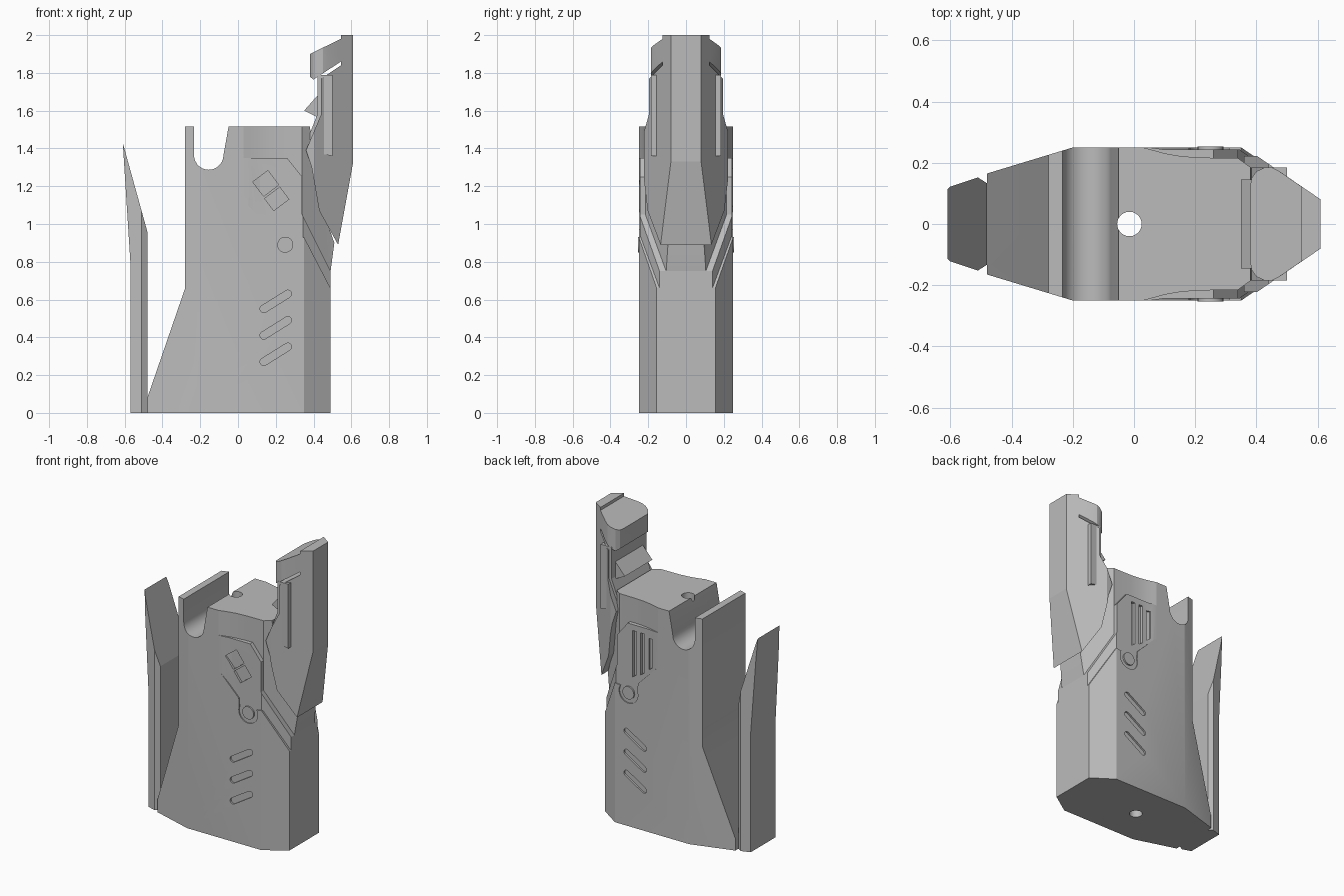
import bpy, bmesh
from math import sin, cos, radians, pi

if "Cube" in bpy.data.objects:
    bpy.data.objects.remove(bpy.data.objects["Cube"])

grey = bpy.data.materials.new("plain_grey")
grey.use_nodes = True
grey.diffuse_color = (0.5, 0.5, 0.5, 1)
grey.node_tree.nodes["Principled BSDF"].inputs["Base Color"].default_value = (0.5, 0.5, 0.5, 1)


def prism(name, pts, axis, lo, hi):
    """Extrude a closed outline: axis Y takes (x, z) points, axis Z takes (x, y)."""
    place = (lambda p, t: (p[0], t, p[1])) if axis == "Y" else (lambda p, t: (p[0], p[1], t))
    bm = bmesh.new()
    a = [bm.verts.new(place(p, lo)) for p in pts]
    b = [bm.verts.new(place(p, hi)) for p in pts]
    bm.faces.new(a)
    bm.faces.new(b[::-1])
    for i in range(len(pts)):
        j = (i + 1) % len(pts)
        bm.faces.new((a[i], b[i], b[j], a[j]))
    bmesh.ops.recalc_face_normals(bm, faces=bm.faces)
    mesh = bpy.data.meshes.new(name)
    bm.to_mesh(mesh)
    bm.free()
    mesh.materials.append(grey)
    ob = bpy.data.objects.new(name, mesh)
    bpy.context.collection.objects.link(ob)
    return ob


def activate(ob):
    bpy.ops.object.select_all(action="DESELECT")
    ob.select_set(True)
    bpy.context.view_layer.objects.active = ob


def carve(ob, cutter, operation="DIFFERENCE"):
    activate(ob)
    mod = ob.modifiers.new("carve", "BOOLEAN")
    mod.operation, mod.object, mod.solver = operation, cutter, "EXACT"
    bpy.ops.object.modifier_apply(modifier=mod.name)
    bpy.data.objects.remove(cutter)


def mirrored(half):
    return half + [(x, -y) for x, y in reversed(half)]


def shaped(name, profile, half_plan):
    """Solid with a given front outline and a symmetric plan outline."""
    ob = prism(name, profile, "Y", -0.3, 0.3)
    carve(ob, prism("plan_cutter", mirrored(half_plan), "Z", -0.2, 2.2), "INTERSECT")
    return ob


def arc(cx, cz, r, start, end, n=14):
    angles = [radians(start + (end - start) * i / n) for i in range(n + 1)]
    return [(cx + r * cos(a), cz + r * sin(a)) for a in angles]


def capsule(cx, cz, length, r, tilt):
    dx, dz = cos(radians(tilt)) * length / 2, sin(radians(tilt)) * length / 2
    return (arc(cx + dx, cz + dz, r, tilt - 90, tilt + 90, 8)
            + arc(cx - dx, cz - dz, r, tilt + 90, tilt + 270, 8))


def rect(cx, cz, w, h, tilt):
    c, s = cos(radians(tilt)), sin(radians(tilt))
    return [(cx + u * w / 2 * c - v * h / 2 * s, cz + u * w / 2 * s + v * h / 2 * c)
            for u, v in ((-1, -1), (1, -1), (1, 1), (-1, 1))]


def smooth(ob):
    activate(ob)
    bpy.ops.object.shade_smooth_by_angle(angle=radians(25))


# Main shell with the open channel near the rear
outline = [(-0.48, 0), (0.49, 0), (0.49, 1.515), (-0.05, 1.515)]
outline += arc(-0.155, 1.365, 0.078, 0, -180)
outline += [(-0.233, 1.515), (-0.28, 1.515), (-0.28, 0.66), (-0.48, 0.08)]
shell = shaped("main_shell", outline,
               [(-0.48, 0.165), (-0.2, 0.25), (0.35, 0.25), (0.49, 0.155)])

# Stepped zone on the shell, which the panel and core fill
lower_edge = [(0.03, 1.11), (0.05, 1.1), (0.18, 0.97)]
lower_edge += arc(0.25, 0.89, 0.07, 160, 390)
lower_edge += [(0.35, 0.93), (0.49, 0.66)]
carve(shell, prism("step_cutter", lower_edge + [(0.7, 0.66), (0.7, 1.7), (0.03, 1.7)],
                   "Y", -0.4, 0.4))

# Vertical bore
carve(shell, prism("bore_cutter", arc(-0.015, 0, 0.04, 0, 345, 23), "Z", -0.1, 1.7))

# Slanted slots on both sides
for side in (-0.25, 0.25):
    for z in (0.31, 0.45, 0.59):
        carve(shell, prism("slot_cutter", capsule(0.2, z, 0.15, 0.02, 32),
                           "Y", side - 0.012, side + 0.012))
smooth(shell)

# Side panel
panel = shaped("side_panel",
               lower_edge + [(0.49, 0.75), (0.34, 1.05), (0.34, 1.25), (0.26, 1.35), (0.03, 1.35)],
               [(0.03, 0.25), (0.06, 0.249), (0.1, 0.243), (0.345, 0.243), (0.49, 0.14)])

# Twin tilted windows on the front, with a bar between them
for cx, cz, w, h in ((0.147, 1.215, 0.1, 0.095), (0.205, 1.133, 0.1, 0.08)):
    carve(panel, prism("window_cutter", rect(cx, cz, w, h, 37), "Y", -0.3, -0.228))

# Upright grooves on the back
for x, low, high in ((0.09, 1.1, 1.29), (0.15, 1.05, 1.31), (0.21, 1.02, 1.31)):
    carve(panel, prism("groove_cutter",
                       [(x - 0.014, low), (x + 0.014, low - 0.02),
                        (x + 0.014, high), (x - 0.014, high)], "Y", 0.225, 0.3))
smooth(panel)

# Core with hollowed cheeks behind the jaw
core = shaped("upper_core",
              [(0.03, 0.7), (0.48, 0.7), (0.49, 0.75), (0.51, 0.9),
               (0.45, 1.07), (0.38, 1.515), (0.03, 1.515)],
              [(0.03, 0.25), (0.06, 0.242), (0.1, 0.231), (0.15, 0.222), (0.21, 0.217),
               (0.34, 0.215), (0.49, 0.105), (0.52, 0.09)])
smooth(core)

# Round button passing through both sides
smooth(prism("side_buttons", arc(0.25, 0.89, 0.042, 0, 345, 23), "Y", -0.253, 0.253))

# Tall jaw and its inner liner
shaped("jaw",
       [(0.61, 2), (0.545, 2), (0.545, 1.84), (0.44, 1.77), (0.44, 1.58), (0.36, 1.39),
        (0.39, 1.3), (0.43, 1.07), (0.53, 0.89), (0.61, 1.33)],
       [(0.34, 0.222), (0.402, 0.222), (0.61, 0.08)])
prism("jaw_liner", [(0.5, 1.79), (0.42, 1.79), (0.42, 1.58), (0.345, 1.39), (0.5, 1.36)],
      "Y", -0.185, 0.185)

# Rounded pad and small tooth on the inner side of the jaw
pad = shaped("jaw_pad",
             [(0.38, 1.78), (0.38, 1.9), (0.545, 1.98), (0.545, 1.86), (0.4, 1.765)],
             [(0.38, 0.125), (0.384, 0.15), (0.4, 0.172), (0.425, 0.184), (0.45, 0.185),
              (0.475, 0.172), (0.545, 0.124)])
smooth(pad)
prism("jaw_tooth", [(0.35, 1.6), (0.425, 1.685), (0.43, 1.56)], "Y", -0.145, 0.145)

# Rear clip
shaped("rear_clip",
       [(-0.61, 1.43), (-0.57, 0.8), (-0.57, 0), (-0.48, 0), (-0.48, 0.96)],
       [(-0.62, 0.105), (-0.6, 0.122), (-0.51, 0.152), (-0.48, 0.133)])
